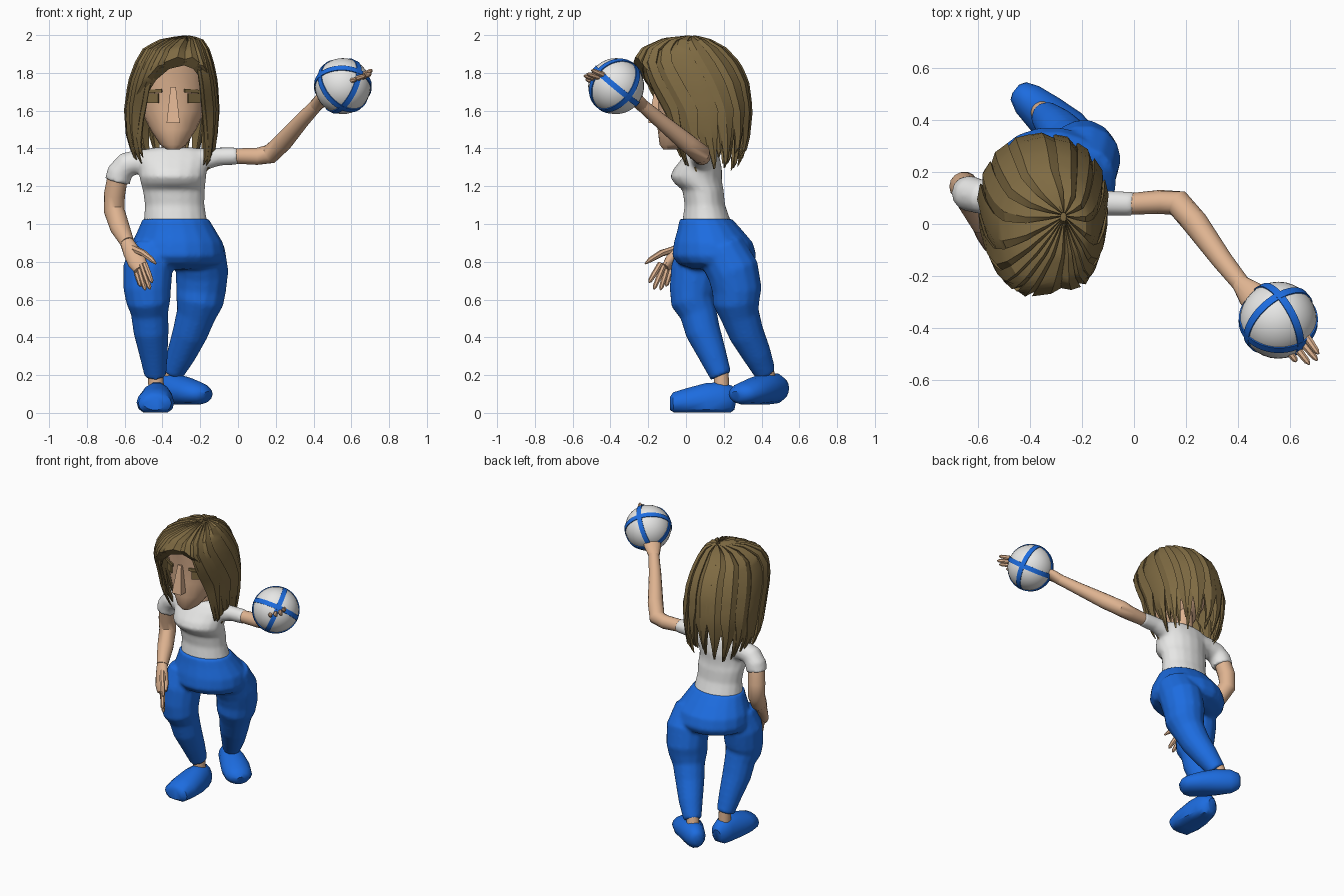
import bpy, bmesh, math, random
from mathutils import Vector
random.seed(4)

def mat(name, rgb):
    m = bpy.data.materials.new(name)
    m.diffuse_color = (*rgb, 1)
    return m

BLUE = mat("blue cloth", (0.012, 0.15, 0.74))
WHITE = mat("white cloth", (0.80, 0.80, 0.79))
SKIN = mat("skin", (0.73, 0.45, 0.28))
HAIR = mat("brown hair", (0.21, 0.145, 0.055))

def finish(bm, name, m, angle=40):
    bmesh.ops.recalc_face_normals(bm, faces=bm.faces)
    me = bpy.data.meshes.new(name)
    bm.to_mesh(me)
    bm.free()
    me.materials.append(m)
    me.polygons.foreach_set("use_smooth", [True] * len(me.polygons))
    me.set_sharp_from_angle(angle=math.radians(angle))
    ob = bpy.data.objects.new(name, me)
    bpy.context.collection.objects.link(ob)
    return ob

def skin_rings(bm, rings):
    vs = [[bm.verts.new(p) for p in r] for r in rings]
    n = len(vs[0])
    for a, b in zip(vs, vs[1:]):
        for i in range(n):
            bm.faces.new((a[i], a[(i + 1) % n], b[(i + 1) % n], b[i]))
    bm.faces.new(vs[0])
    bm.faces.new(vs[-1])

def loft(name, pts, m, ref=(0, 1, 0), axis=None, n=14, floor=None, into=None):
    """Elliptical sections (x, y, z, side radius, other radius) along a path."""
    pts = [p if len(p) == 5 else (*p, p[3]) for p in pts]
    rings = []
    for i, p in enumerate(pts):
        a, b = pts[max(i - 1, 0)], pts[min(i + 1, len(pts) - 1)]
        d = Vector(axis) if axis else (Vector(b[:3]) - Vector(a[:3])).normalized()
        side = d.cross(Vector(ref)).normalized()
        up = side.cross(d)
        ring = []
        for k in range(n):
            t = math.tau * k / n
            v = Vector(p[:3]) + side * p[3] * math.cos(t) + up * p[4] * math.sin(t)
            if floor is not None:
                v.z = max(v.z, floor)
            ring.append(v)
        rings.append(ring)
    bm = into or bmesh.new()
    skin_rings(bm, rings)
    return bm if into else finish(bm, name, m)

def blend(bm, name, m):
    """Fuse overlapping lofts into one soft garment."""
    ob = finish(bm, name, m)
    r = ob.modifiers.new("fuse", 'REMESH')
    r.mode, r.voxel_size, r.use_smooth_shade = 'VOXEL', .011, True
    s = ob.modifiers.new("soften", 'SMOOTH')
    s.factor, s.iterations = .5, 6

def box(name, c, size, m, taper=None):
    bm = bmesh.new()
    bmesh.ops.create_cube(bm, size=1)
    for v in bm.verts:
        if taper and v.co.z > 0:
            v.co.x *= taper[0]
            if v.co.y < 0:
                v.co.y = taper[1]
        v.co = Vector(c) + Vector([v.co[i] * size[i] for i in range(3)])
    return finish(bm, name, m, 20)

Z = (0, 0, 1)
# Shirt body and sleeves
bm = bmesh.new()
loft("", [(-.33, .112, .985, .172, .137), (-.335, .1, 1.1, .158, .108), (-.34, .09, 1.18, .165, .11),
          (-.343, .065, 1.215, .172, .128), (-.345, .053, 1.25, .177, .138), (-.343, .062, 1.29, .18, .13),
          (-.34, .08, 1.35, .195, .1), (-.34, .09, 1.385, .18, .08), (-.34, .09, 1.405, .11, .06)],
     WHITE, axis=Z, n=18, into=bm)
loft("", [(-.42, .09, 1.32, .078), (-.52, .1, 1.33, .067), (-.59, .105, 1.315, .067), (-.627, .115, 1.27, .069),
          (-.638, .12, 1.225, .069)], WHITE, into=bm)
loft("", [(-.27, .08, 1.32, .08), (-.17, .08, 1.345, .058), (-.1, .08, 1.357, .049), (0, .077, 1.36, .047)],
     WHITE, ref=Z, into=bm)
blend(bm, "shirt", WHITE)

# Trousers: hips and two legs
bm = bmesh.new()
loft("", [(-.33, .105, 1.027, .176, .14), (-.325, .125, .97, .205, .172), (-.32, .145, .9, .242, .212),
          (-.32, .15, .83, .252, .226), (-.32, .155, .79, .235, .2), (-.32, .16, .76, .15, .12)],
     BLUE, axis=Z, n=18, into=bm)
loft("", [(-.45, .08, .87, .12), (-.478, .05, .76, .132), (-.48, .037, .65, .126), (-.474, .036, .59, .118),
          (-.468, .065, .53, .1), (-.46, .09, .43, .094), (-.447, .14, .31, .076), (-.437, .185, .195, .058)],
     BLUE, into=bm)
loft("", [(-.2, .18, .87, .13), (-.19, .25, .75, .14), (-.196, .27, .65, .133), (-.203, .266, .59, .127),
          (-.222, .285, .52, .105), (-.255, .32, .42, .094), (-.3, .375, .31, .078), (-.345, .42, .21, .058)],
     BLUE, into=bm)
blend(bm, "trousers", BLUE)

# Ankles and shoes
loft("right_ankle", [(-.437, .185, .23, .04), (-.432, .19, .1, .042)], SKIN)
loft("left_ankle", [(-.345, .42, .25, .04), (-.37, .445, .13, .042)], SKIN)
loft("right_shoe", [(-.44, -.085, .05, .06, .035), (-.44, -.065, .05, .088, .06), (-.437, .01, .055, .1, .078),
                    (-.432, .11, .06, .09, .1), (-.43, .19, .065, .075, .1), (-.43, .24, .065, .06, .08),
                    (-.43, .265, .06, .03, .045)], BLUE, ref=Z, floor=0.001)
loft("left_shoe", [(-.165, .265, .09, .03, .025), (-.178, .275, .095, .065, .045), (-.205, .3, .1, .088, .06),
                   (-.265, .355, .11, .095, .075), (-.34, .42, .125, .083, .085), (-.41, .48, .13, .067, .08),
                   (-.445, .512, .13, .045, .055), (-.455, .52, .13, .02, .03)], BLUE, ref=Z, floor=0.045)

# Arms and hands
def fingers(side, base, tips, spread):
    for i, t in enumerate(tips):
        b = Vector(base) + Vector(spread) * (i - 1.5)
        t = Vector(t)
        loft(f"{side}_finger_{i + 1}", [(*b, .015), (*b.lerp(t, .55), .015), (*b.lerp(t, .9), .012), (*t, .004)],
             SKIN, ref=(.3, .9, .3), n=7)

loft("right_arm", [(-.635, .12, 1.26, .054), (-.655, .145, 1.15, .056), (-.655, .15, 1.07, .055),
                   (-.625, .08, .98, .052), (-.585, -.01, .9, .037)], SKIN)
loft("right_palm", [(-.595, .005, .915, .034), (-.565, -.045, .855, .045, .03), (-.535, -.085, .8, .05, .03),
                    (-.515, -.11, .765, .04, .02)], SKIN)
fingers("right", (-.52, -.105, .785), [(-.455, -.195, .69), (-.465, -.17, .655), (-.49, -.135, .65),
                                       (-.515, -.105, .67)], (-.018, .02, -.004))
loft("right_thumb", [(-.555, -.05, .87, .02), (-.5, -.13, .845, .018), (-.455, -.19, .81, .014),
                     (-.435, -.215, .79, .005)], SKIN, n=7)
loft("left_arm", [(-.02, .077, 1.36, .041), (.1, .085, 1.358, .046), (.17, .08, 1.37, .052), (.235, .005, 1.43, .05),
                  (.34, -.14, 1.55, .04), (.42, -.24, 1.635, .034)], SKIN, ref=Z)
loft("left_palm", [(.41, -.23, 1.625, .035), (.45, -.27, 1.665, .055, .032), (.52, -.35, 1.71, .06, .028),
                   (.6, -.42, 1.755, .055, .02)], SKIN, ref=Z)
fingers("left", (.6, -.42, 1.76), [(.71, -.5, 1.815), (.705, -.525, 1.795), (.675, -.54, 1.785),
                                   (.625, -.53, 1.765)], (-.022, -.02, -.006))

# Ball with three crossing bands
C = Vector((.555, -.37, 1.73))
c = Vector((.03, .64, .77)).normalized()
a = Vector((-.8, -.4, .4))
a = (a - c * a.dot(c)).normalized()
bm = bmesh.new()
bmesh.ops.create_uvsphere(bm, u_segments=32, v_segments=20, radius=.148)
bmesh.ops.translate(bm, verts=bm.verts, vec=C)
finish(bm, "ball", WHITE)
for i, ax in enumerate((a, c.cross(a), c)):
    q = ax.to_track_quat('Z', 'Y')
    bm = bmesh.new()
    skin_rings(bm, [[C + q @ Vector((r * math.cos(math.tau * k / 48), r * math.sin(math.tau * k / 48), h))
                     for k in range(48)] for r, h in ((.14, -.015), (.152, -.015), (.152, .015), (.14, .015))])
    finish(bm, f"ball_band_{i + 1}", BLUE)

# Neck, head and face
loft("neck", [(-.34, .09, 1.36, .065), (-.34, .08, 1.52, .062)], SKIN)
loft("head", [(-.343, -.075, 1.395, .035, .045), (-.343, -.055, 1.42, .07, .085), (-.343, -.015, 1.5, .122, .135),
              (-.343, .02, 1.6, .17, .17), (-.343, .035, 1.7, .188, .185), (-.343, .025, 1.8, .18, .195),
              (-.343, -.01, 1.88, .13, .17)], SKIN, axis=Z, n=20)
box("nose", (-.343, -.155, 1.63), (.07, .09, .19), SKIN, taper=(.4, -.1))
for s, side in ((-1, "right"), (1, "left")):
    for part, z, size in (("eye", 1.665, (.078, .009, .05)), ("brow", 1.703, (.12, .009, .018))):
        o = box(f"{side}_{part}", (0, 0, 0), size, HAIR)
        o.location = (-.343 + s * .11, -.117, z)
        o.rotation_euler = (0, s * .06 if part == "brow" else 0, s * .6)

# Hair: overlapping tapered locks sweeping from a front parting over a head-shaped shell
LEVELS = [(1.995, -.275, -.265, .02, .04), (1.98, -.40, -.19, -.12, .12), (1.93, -.5, -.155, -.23, .21),
          (1.85, -.545, -.13, -.285, .285), (1.75, -.58, -.11, -.26, .33), (1.6, -.6, -.1, -.18, .35),
          (1.45, -.59, -.11, -.14, .335), (1.28, -.53, -.14, -.06, .29)]

def shell(phi, z, s):
    for u, v in zip(LEVELS, LEVELS[1:]):
        if z >= v[0]:
            break
    f = (u[0] - z) / (u[0] - v[0])
    x0, x1, y0, y1 = [u[i] + (v[i] - u[i]) * f for i in range(1, 5)]
    e = .78 if math.cos(phi) > 0 else .95        # squarer in front, rounder behind
    pw = lambda q: math.copysign(abs(q) ** e, q)
    return Vector(((x0 + x1) / 2 + s * (x1 - x0) / 2 * pw(math.sin(phi)),
                   (y0 + y1) / 2 - s * (y1 - y0) / 2 * pw(math.cos(phi)), z + (s - 1) * .3))

PART, STEPS = 12, 16
bm = bmesh.new()
skin_rings(bm, [[shell(math.tau * k / 24, z, .96) for k in range(24)] for z in (1.994, 1.98, 1.93, 1.9)])
finish(bm, "scalp", HAIR)
for layer, scale, N in (("outer", 1.0, 18), ("inner", .945, 20)):
    bm = bmesh.new()
    for k in range(N):
        off = -180 + 360 * (k + .5) / N          # angle from the parting
        sgn = 1 if off > 0 else -1
        fringe = -53 < off < 44
        low = 1.31 + random.random() * .1
        rings = []
        for j in range(STEPS):
            u = j / (STEPS - 1)
            w = 360 / N * .64 * (1 if fringe or u < .72 else 1 - .85 * (u - .72) / .28)
            ring = []
            for da, sc in ((-1, .945), (0, 1.015), (1, 1.0), (.8, .9), (-.8, .9)):
                d = off + sgn * da * w
                end = 1.885 - .12 * min(1.35, abs(d) / 45) ** 2 if fringe else low
                z = 1.994 - (1.994 - end) * u ** 1.7
                sweep = d * (1 - .55 * (1 - u) * max(0, 1 - abs(d) / 180))
                ring.append(shell(math.radians(PART + sweep), z, sc * scale))
            rings.append(ring)
        skin_rings(bm, rings)
    finish(bm, f"{layer}_hair_locks", HAIR, 30)
